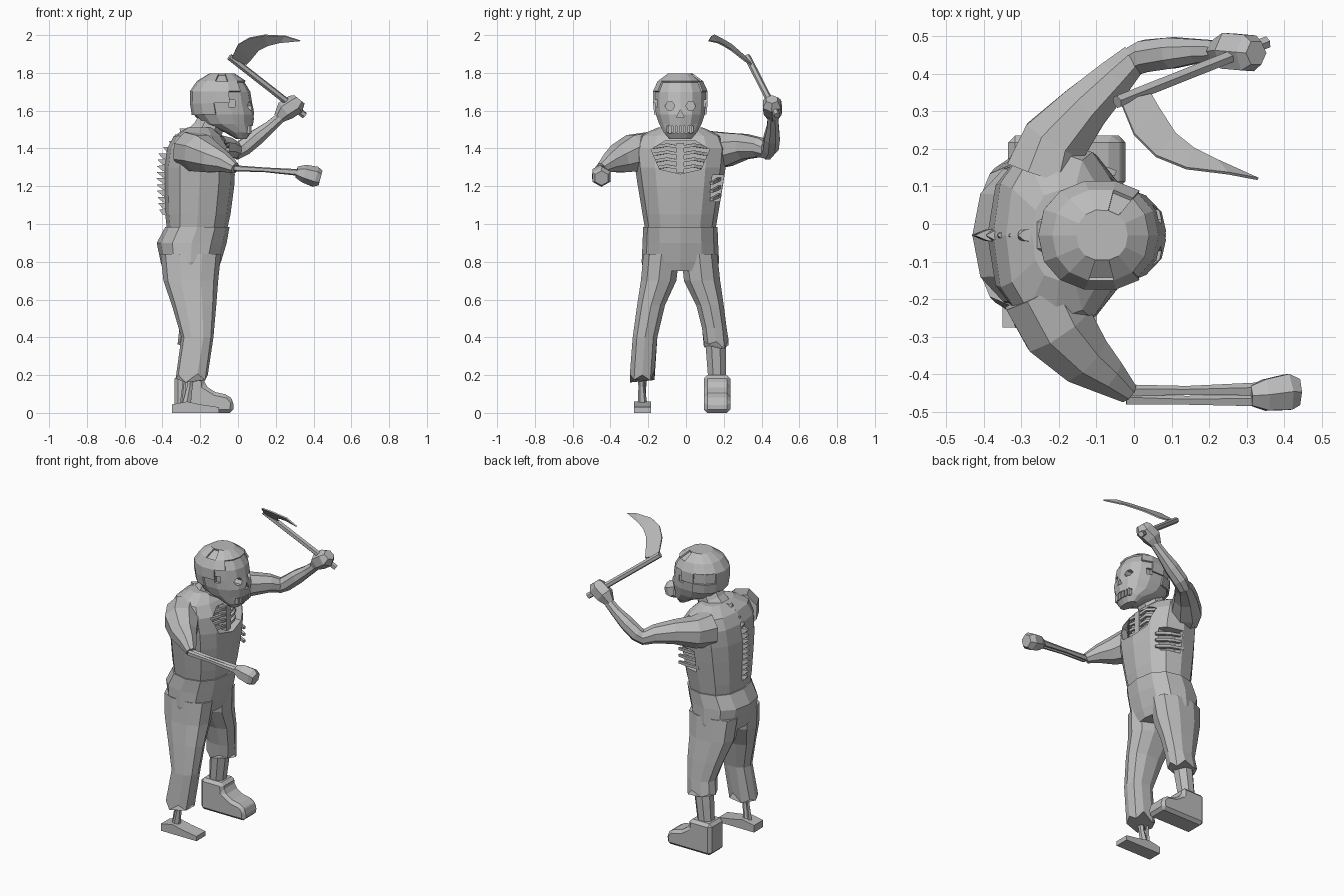
import bpy, bmesh, math, random
from mathutils import Vector

if "Cube" in bpy.data.objects:
    bpy.data.objects.remove(bpy.data.objects["Cube"])

random.seed(4)
grey = bpy.data.materials.new("plain_grey")
grey.diffuse_color = (0.5, 0.5, 0.5, 1)
grey.use_nodes = True
grey.node_tree.nodes["Principled BSDF"].inputs["Base Color"].default_value = grey.diffuse_color


def finish(name, bm):
    bmesh.ops.recalc_face_normals(bm, faces=bm.faces)
    me = bpy.data.meshes.new(name)
    bm.to_mesh(me)
    bm.free()
    me.materials.append(grey)
    ob = bpy.data.objects.new(name, me)
    bpy.context.collection.objects.link(ob)
    return ob


def skin(name, rings):
    """Closed skin over rings of points."""
    bm = bmesh.new()
    vs = [[bm.verts.new(p) for p in r] for r in rings]
    n = len(vs[0])
    for a, b in zip(vs, vs[1:]):
        for i in range(n):
            j = (i + 1) % n
            bm.faces.new((a[i], a[j], b[j], b[i]))
    bm.faces.new(vs[0])
    bm.faces.new(vs[-1])
    return finish(name, bm)


def squash(v, p):
    return math.copysign(abs(v) ** p, v)


def loft(name, rings, n=12, p=0.85, hem=0.0):
    """Horizontal rings (z, x_back, x_front, y_centre, y_half); hem = ragged lower edge."""
    out = []
    for k, (z, x0, x1, cy, hy) in enumerate(rings):
        ring = []
        for i in range(n):
            a = 2 * math.pi * i / n
            dz = random.uniform(0.2, 1) * hem * (-1) ** i if k == 0 else 0
            ring.append(((x0 + x1) / 2 + squash(math.cos(a), p) * (x1 - x0) / 2,
                         cy + squash(math.sin(a), p) * hy, z + dz))
        out.append(ring)
    return skin(name, out)


def limb(name, pts, n=6):
    """Tube through points (x, y, z, radius)."""
    c = [Vector(q[:3]) for q in pts]
    out = []
    for i, q in enumerate(pts):
        d = (c[min(i + 1, len(c) - 1)] - c[max(i - 1, 0)]).normalized()
        u = d.cross(Vector((0, 1, 0)) if abs(d.z) > 0.9 else Vector((0, 0, 1))).normalized()
        v = u.cross(d)
        out.append([c[i] + q[3] * (u * math.cos(t) + v * math.sin(t))
                    for t in [2 * math.pi * (k + 0.5) / n for k in range(n)]])
    return skin(name, out)


def prism(name, outline, axis, lo, hi):
    """Outline extruded along x (outline y,z) or y (outline x,z)."""
    def put(p, t):
        return (t, p[0], p[1]) if axis == "x" else (p[0], t, p[1])
    return skin(name, [[put(p, t) for p in outline] for t in (lo, hi)])


def box(name, x0, x1, y0, y1, z0, z1):
    return prism(name, [(x0, z0), (x1, z0), (x1, z1), (x0, z1)], "y", y0, y1)


def bake(ob):
    dg = bpy.context.evaluated_depsgraph_get()
    ob.data = bpy.data.meshes.new_from_object(ob.evaluated_get(dg))
    ob.modifiers.clear()


def cut(ob, *cutters):
    for c in cutters:
        m = ob.modifiers.new("cut", "BOOLEAN")
        m.operation, m.object, m.solver = "DIFFERENCE", c, "EXACT"
    bake(ob)
    for c in cutters:
        bpy.data.objects.remove(c)


MID = -0.03  # body centre line in y

# Torso with open chest and open left flank
torso = loft("torso", [
    (0.96, -.375, -.06, MID, .185), (1.05, -.385, -.04, MID, .20), (1.20, -.39, -.02, MID, .225),
    (1.30, -.39, -.015, MID, .24), (1.40, -.375, -.035, MID, .25), (1.465, -.34, -.08, MID, .225),
    (1.51, -.27, -.13, MID, .12)])
chest = [(-.185, 1.395), (-.11, 1.44), (.05, 1.44), (.125, 1.395), (.08, 1.29), (MID, 1.265), (-.14, 1.29)]
cut(torso, prism("chest_cutter", chest, "x", -.10, .1),
    box("flank_cutter", -.20, -.07, .13, .3, 1.12, 1.26))

# Ribs and breastbone
box("breastbone", -.11, -.045, MID - .02, MID + .02, 1.27, 1.43)
for i in range(4):
    z = 1.295 + i * .037
    for s in (-1, 1):
        limb("chest_rib", [(-.055, MID, z, .011), (-.06, MID + s * .07, z + .012, .012),
                           (-.10, MID + s * .14, z, .011)], 4)
for i in range(3):
    z = 1.145 + i * .043
    limb("flank_rib", [(-.22, .18, z + .01, .011), (-.13, .165, z, .013), (-.05, .135, z - .015, .011)], 4)

# Spine spikes
for i in range(14):
    z = 1.06 + i * .033
    x = -.375 + max(0, z - 1.36) * .75
    tip = .03 + .025 * math.sin(math.pi * min(1, (i + 2) / 14))
    limb("spine_spike", [(x, MID, z, .024), (x - .02, MID, z + .004, .02), (x - tip, MID, z + .016, .002)], 4)

# Neck and head
limb("neck", [(-.20, MID, 1.44, .10), (-.16, MID, 1.50, .085), (-.12, MID, 1.58, .08)], 8)
HEAD = [(1.45, -.01, .045, MID, .06), (1.485, -.07, .07, MID, .09), (1.53, -.19, .08, MID, .115),
        (1.58, -.235, .088, MID, .132), (1.64, -.245, .075, MID, .138), (1.70, -.245, .065, MID, .138),
        (1.75, -.21, .035, MID, .115), (1.787, -.15, -.02, MID, .065)]
head = loft("head", HEAD, 14, .9)
cutters = [box("mouth_cutter", .035, .15, MID - .07, MID + .07, 1.485, 1.52),
           prism("nose_cutter", [(MID - .02, 1.565), (MID + .02, 1.565), (MID, 1.605)], "x", .05, .15)]
for s in (-1, 1):
    eye = [(MID + s * .055 + .026 * math.cos(a * math.pi / 3), 1.625 + .024 * math.sin(a * math.pi / 3))
           for a in range(6)]
    cutters.append(prism("eye_cutter", eye, "x", .02, .15))
    cutters.append(box("ear_cutter", -.05, -.015, MID + s * .15 - .035, MID + s * .15 + .035, 1.62, 1.66))
cut(head, *cutters)
for i in range(6):
    y = MID - .055 + i * .022
    x = .072 - 2.5 * (y - MID) ** 2
    box("tooth", x - .025, x, y - .007, y + .007, 1.48, 1.525)

# Ragged scalp: raised patches over the skull
scalp = loft("scalp", HEAD, 14, .9)
bm = bmesh.new()
bm.from_mesh(scalp.data)
drop = []
for f in bm.faces:
    c = f.calc_center_median()
    if c.z < 1.6 or (c.z < 1.73 and c.x > -.02) or (c.z < 1.67 and c.x > -.1) or random.random() < .1:
        drop.append(f)
bmesh.ops.delete(bm, geom=drop, context="FACES")
bm.to_mesh(scalp.data)
bm.free()
m = scalp.modifiers.new("thick", "SOLIDIFY")
m.thickness, m.offset = .01, 1
bake(scalp)

# Trousers: pelvis, long right leg, torn left leg
loft("trouser_seat", [(.75, -.395, -.11, MID, .195), (.80, -.41, -.09, MID, .205), (.90, -.43, -.06, MID, .20),
                      (.985, -.385, -.045, MID, .197)])
loft("right_trouser_leg", [(.19, -.33, -.16, -.232, .068), (.40, -.30, -.13, -.217, .068),
                           (.57, -.35, -.115, -.185, .077), (.70, -.395, -.105, -.145, .098),
                           (.84, -.41, -.09, -.13, .10)], 10, hem=.035)
loft("left_trouser_leg", [(.37, -.32, -.14, .16, .068), (.45, -.31, -.13, .15, .068),
                          (.57, -.35, -.115, .127, .076), (.70, -.395, -.105, .085, .10),
                          (.84, -.41, -.09, .07, .10)], 10, hem=.03)

# Left shin and boot
limb("left_shin", [(-.23, .155, .42, .06), (-.245, .16, .30, .056), (-.26, .165, .17, .05)], 8)
boot = prism("left_boot", [(-.335, 0), (-.025, 0), (-.022, .06), (-.05, .095), (-.12, .11), (-.175, .145),
                           (-.18, .2), (-.335, .2)], "y", .095, .235)
m = boot.modifiers.new("edge", "BEVEL")
m.width, m.segments = .018, 1
bake(boot)

# Right shin bones and bare foot
limb("right_shin_bone", [(-.235, -.24, .30, .026), (-.255, -.235, .14, .017), (-.275, -.23, .03, .027)], 6)
limb("right_calf_bone", [(-.27, -.215, .30, .015), (-.285, -.22, .14, .01), (-.295, -.225, .03, .015)], 5)
prism("right_foot", [(-.35, 0), (-.1, 0), (-.1, .03), (-.2, .045), (-.27, .06), (-.35, .045)], "y", -.275, -.185)

# Right arm: sleeve, bare forearm bones, fist
limb("right_upper_arm", [(-.25, -.18, 1.385, .11), (-.20, -.28, 1.375, .105), (-.13, -.36, 1.345, .08),
                         (-.07, -.405, 1.325, .055), (-.015, -.45, 1.295, .03)], 8)
for dy in (-.011, .011):
    limb("right_forearm_bone", [(-.02, -.455 + dy, 1.295, .017), (.14, -.457 + dy * 1.2, 1.287, .013),
                                (.33, -.455 + dy * 1.3, 1.272, .019)], 5)
limb("right_hand", [(.31, -.457, 1.275, .03), (.35, -.455, 1.267, .048), (.41, -.447, 1.25, .055),
                    (.437, -.447, 1.243, .04)], 6)

# Left arm raised
limb("left_upper_arm", [(-.24, .13, 1.39, .11), (-.21, .22, 1.395, .095), (-.13, .31, 1.41, .072),
                        (-.05, .39, 1.405, .055), (.0, .44, 1.385, .042)], 8)
limb("left_forearm", [(-.02, .425, 1.375, .04), (.03, .447, 1.405, .046), (.10, .455, 1.46, .045),
                      (.17, .46, 1.515, .034), (.25, .46, 1.585, .028)], 8)
limb("left_hand", [(.215, .46, 1.56, .03), (.25, .46, 1.60, .055), (.305, .455, 1.635, .055),
                   (.325, .455, 1.66, .035)], 6)

# Sickle: handle and curved blade
limb("sickle_handle", [(.352, .483, 1.575, .018), (-.045, .325, 1.885, .018)], 6)
outer = [(-.035, .325, 1.875), (0, .24, 1.95), (.06, .18, 1.985), (.14, .148, 2.0), (.25, .135, 1.995)]
inner = [(.045, .345, 1.845), (.065, .31, 1.865), (.11, .24, 1.92), (.16, .2, 1.945), (.22, .17, 1.96)]
bm = bmesh.new()
a = [bm.verts.new(q) for q in outer]
b = [bm.verts.new(q) for q in inner]
for i in range(4):
    bm.faces.new((a[i], a[i + 1], b[i + 1], b[i]))
bm.faces.new((a[4], bm.verts.new((.33, .12, 1.97)), b[4]))
blade = finish("sickle_blade", bm)
m = blade.modifiers.new("thick", "SOLIDIFY")
m.thickness, m.offset = .008, 0
bake(blade)
